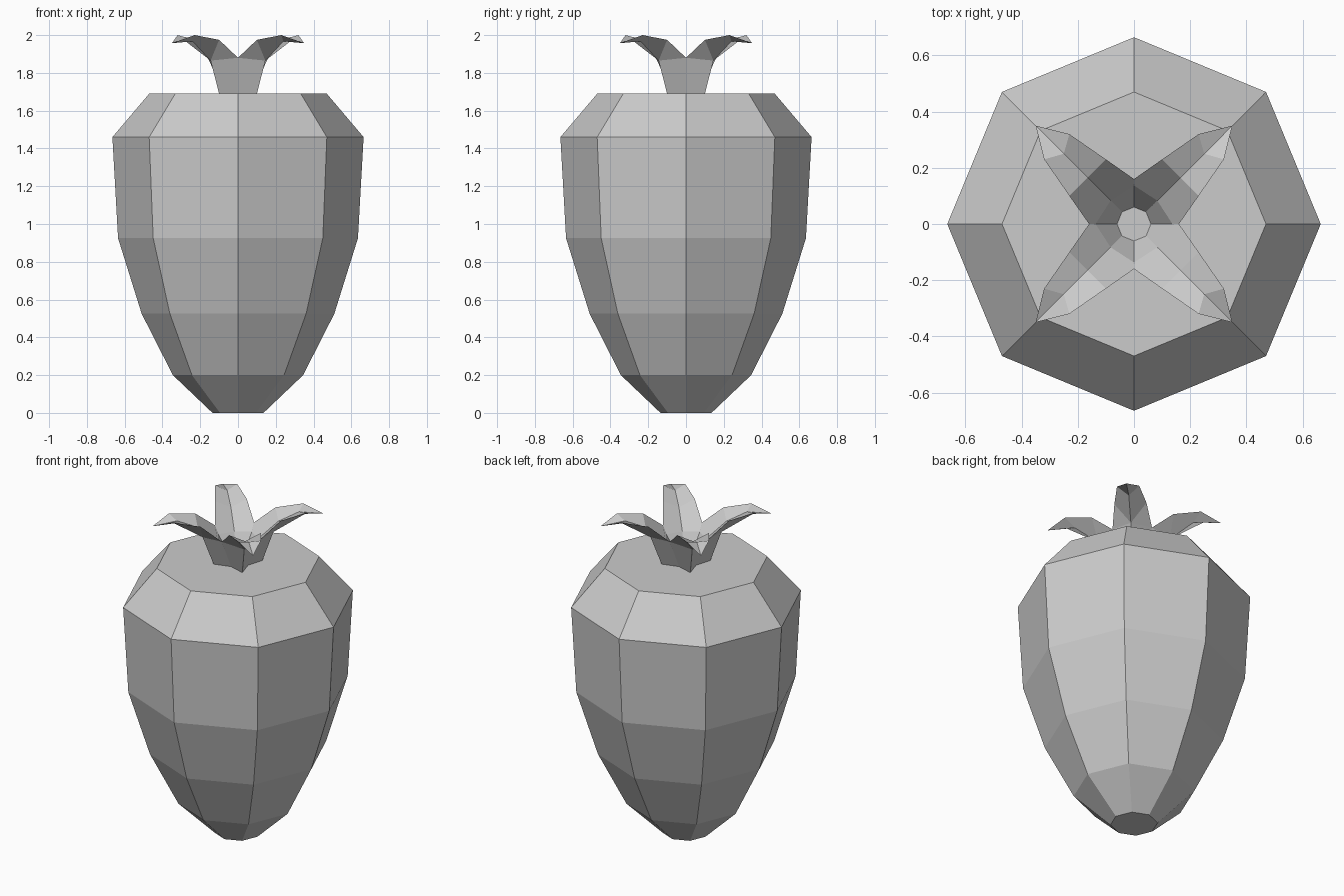
import bpy, bmesh, math
from mathutils import Matrix, Vector

cube = bpy.data.objects.get("Cube")
if cube:
    bpy.data.objects.remove(cube, do_unlink=True)

grey = bpy.data.materials.new("plain_grey")
grey.use_nodes = True
grey.diffuse_color = (0.6, 0.6, 0.6, 1)
grey.node_tree.nodes["Principled BSDF"].inputs["Base Color"].default_value = (0.6, 0.6, 0.6, 1)


def finish(bm, name):
    """Weld, orient and link a mesh as a flat-shaded object."""
    bmesh.ops.remove_doubles(bm, verts=bm.verts, dist=0.0005)
    bmesh.ops.recalc_face_normals(bm, faces=bm.faces)
    mesh = bpy.data.meshes.new(name)
    bm.to_mesh(mesh)
    bm.free()
    mesh.materials.append(grey)
    obj = bpy.data.objects.new(name, mesh)
    bpy.context.collection.objects.link(obj)
    return obj


# Fruit body: eight-sided rings with corners on the axes
SIDES = 8
profile = [(0.135, 0.0), (0.345, 0.2), (0.51, 0.525),
           (0.635, 0.925), (0.665, 1.46), (0.47, 1.69)]
bm = bmesh.new()
rings = []
for radius, z in profile:
    angles = [math.tau * i / SIDES for i in range(SIDES)]
    rings.append([bm.verts.new((radius * math.cos(a), radius * math.sin(a), z)) for a in angles])
for low, high in zip(rings, rings[1:]):
    for i in range(SIDES):
        j = (i + 1) % SIDES
        bm.faces.new((low[i], low[j], high[j], high[i]))
bm.faces.new(rings[0][::-1])
bm.faces.new(rings[-1])
finish(bm, "fruit_body")


# Leafy crown: half a leaf, mirrored on its diagonal and turned four times
def ridge(d, z):
    return (d, d, z)


points = {
    "centre": (0, 0, 1.72),
    "floor_side": (0, 0.06, 1.72), "floor_mid": ridge(0.043, 1.72),
    "cup_side": (0, 0.137, 1.83), "cup_mid": ridge(0.083, 1.83),
    "crotch": (0, 0.16, 1.88),
    "edge_near": (0.1, 0.23, 1.975), "edge_far": (0.23, 0.32, 2.0),
    "top_near": ridge(0.165, 1.93), "top_far": ridge(0.25, 1.98),
    "tip": ridge(0.35, 1.957),
    "base_side": (0, 0.07, 1.69), "base_mid": ridge(0.1, 1.69),
    "keel_near": ridge(0.145, 1.865), "keel_far": ridge(0.24, 1.967),
}
panels = [
    "centre floor_side floor_mid",
    "floor_side cup_side cup_mid floor_mid",
    "cup_side crotch edge_near top_near cup_mid",
    "top_near edge_near edge_far top_far",
    "top_far edge_far tip",
    "base_side base_mid keel_near crotch",
    "crotch keel_near edge_near",
    "keel_near keel_far edge_far edge_near",
    "keel_far tip edge_far",
    "base_side base_mid centre",
]
bm = bmesh.new()
for turn in range(4):
    spin = Matrix.Rotation(turn * math.pi / 2, 3, "Z")
    for flip in (False, True):
        for panel in panels:
            corners = []
            for key in panel.split():
                x, y, z = points[key]
                if panel.startswith("base_side base_mid centre") and key == "centre":
                    z = points["base_mid"][2]
                corners.append(spin @ Vector((y, x, z) if flip else (x, y, z)))
            bm.faces.new([bm.verts.new(c) for c in corners])
finish(bm, "leaf_crown")
